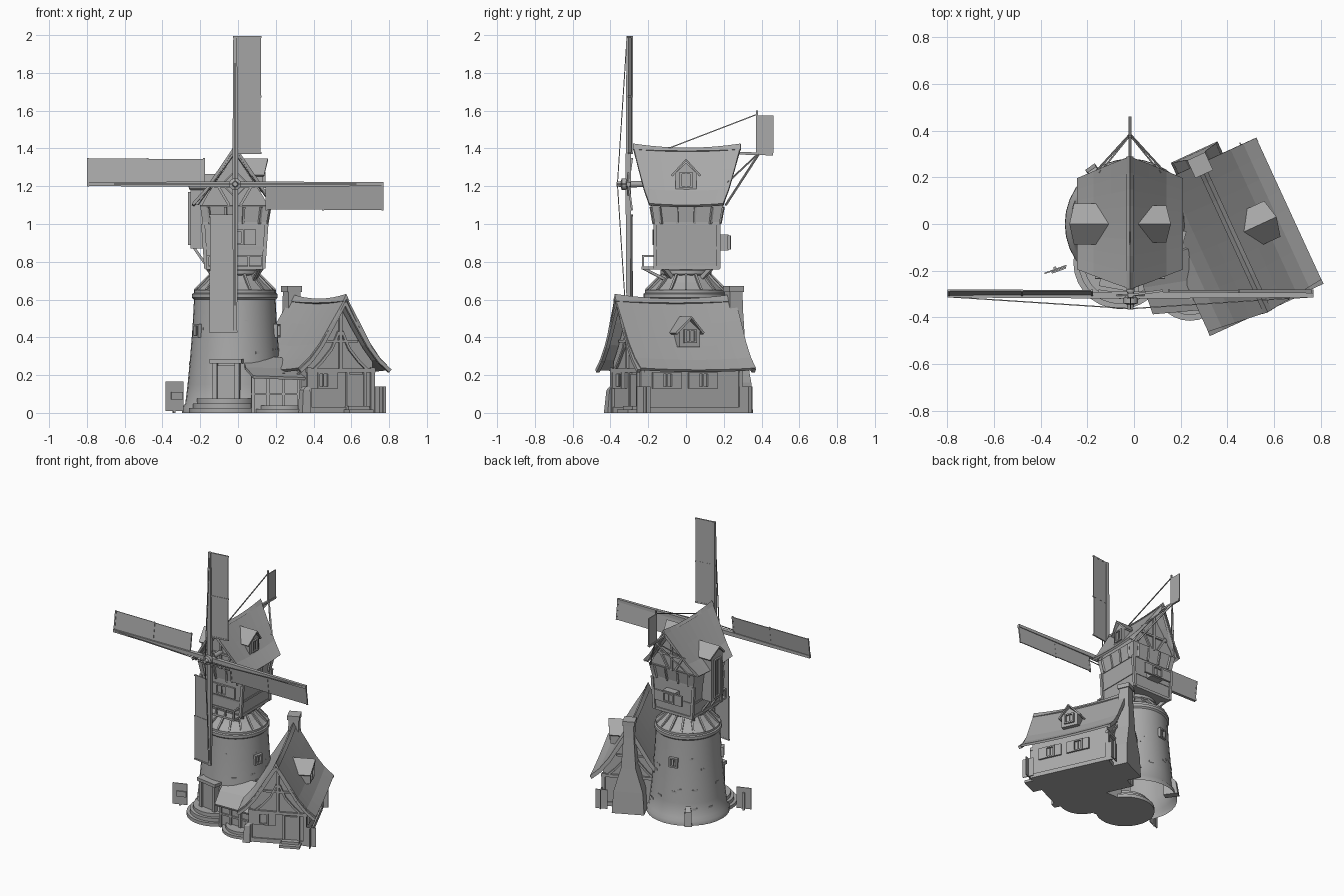
import bpy, bmesh, math, random
from mathutils import Matrix, Vector

if "Cube" in bpy.data.objects:
    bpy.data.objects.remove(bpy.data.objects["Cube"])

random.seed(4)
GREY = bpy.data.materials.new("stone_grey")
GREY.diffuse_color = (0.4, 0.4, 0.4, 1)
GREY.use_nodes = True
GREY.node_tree.nodes["Principled BSDF"].inputs["Base Color"].default_value = GREY.diffuse_color
T = Matrix.Translation
I = Matrix()


def rz(deg):
    return Matrix.Rotation(math.radians(deg), 4, 'Z')


def mesh(name, verts, faces, M=I, thick=0, smooth=False):
    me = bpy.data.meshes.new(name)
    me.from_pydata([tuple(v) for v in verts], [], faces)
    bm = bmesh.new()
    bm.from_mesh(me)
    bmesh.ops.recalc_face_normals(bm, faces=bm.faces)
    bm.to_mesh(me)
    bm.free()
    me.materials.append(GREY)
    ob = bpy.data.objects.new(name, me)
    ob.matrix_world = M
    bpy.context.collection.objects.link(ob)
    if thick:
        mod = ob.modifiers.new("thickness", 'SOLIDIFY')
        mod.thickness, mod.offset = thick, 0
    if smooth:
        bpy.ops.object.select_all(action='DESELECT')
        ob.select_set(True)
        bpy.context.view_layer.objects.active = ob
        bpy.ops.object.shade_smooth_by_angle(angle=math.radians(35))
    return ob


def loft(name, rings, M=I, bottom=True, smooth=False):
    n = len(rings[0])
    faces = [(r * n + i, r * n + (i + 1) % n, (r + 1) * n + (i + 1) % n, (r + 1) * n + i)
             for r in range(len(rings) - 1) for i in range(n)]
    faces.append(tuple(range((len(rings) - 1) * n, len(rings) * n)))
    if bottom:
        faces.append(tuple(range(n))[::-1])
    return mesh(name, [v for ring in rings for v in ring], faces, M, 0, smooth)


def box(name, x0, x1, y0, y1, z0, z1, M=I):
    return stack(name, [(z0, x0, x1, y0, y1), (z1, x0, x1, y0, y1)], M)


def stack(name, sections, M=I):  # rectangles stacked by height
    return loft(name, [[(a, c, z), (b, c, z), (b, d, z), (a, d, z)] for z, a, b, c, d in sections], M)


def lathe(name, prof, M=I, n=32, bottom=False, smooth=True):
    return loft(name, [[(r * math.cos(i * math.tau / n), r * math.sin(i * math.tau / n), z)
                        for i in range(n)] for r, z in prof], M, bottom, smooth)


def prism(name, poly, y0, y1, M=I):  # xz outline pushed along y
    return loft(name, [[(x, y, z) for x, z in poly] for y in (y0, y1)], M)


def beam(name, a, b, w=0.015, M=I, w2=None):
    a, b = Vector(a), Vector(b)
    q = (b - a).to_track_quat('Z', 'Y')
    rings = []
    for p, s in ((a, w / 2), (b, (w2 or w) / 2)):
        rings.append([p + q @ Vector((i * s, j * s, 0)) for i, j in ((-1, -1), (1, -1), (1, 1), (-1, 1))])
    return loft(name, rings, M)


def roof(name, prof, ridge, eave, sag, M=I, thick=0.016, n=8):
    full = [(-x, z) for x, z in prof[:0:-1]] + prof
    xm = prof[-1][0]
    verts = []
    for x, z in full:
        k = abs(x) / xm
        y0, y1 = (ridge[i] + (eave[i] - ridge[i]) * k for i in (0, 1))
        for j in range(n + 1):
            t = j / n
            verts.append((x, y0 + (y1 - y0) * t, z + sag * (1 - 0.6 * k) * (2 * t - 1) ** 2))
    m = n + 1
    faces = [(i * m + j, i * m + j + 1, (i + 1) * m + j + 1, (i + 1) * m + j)
             for i in range(len(full) - 1) for j in range(n)]
    return mesh(name, verts, faces, M, thick)


def window(name, x, z, w, h, y, M=I, shutters=False):
    for s in (-1, 1):
        box(name + "_jamb", x + s * w / 2 - .006, x + s * w / 2 + .006, y - .012, y + .01, z, z + h, M)
        box(name + "_rail", x - w / 2, x + w / 2, y - .012, y + .01, z + (h - .01) * (s > 0), z + .01 + (h - .01) * (s > 0), M)
        if shutters:
            c = x + s * w * 1.0
            box(name + "_shutter", c - w * .4, c + w * .4, y - .01, y + .005, z, z + h, M)
    box(name + "_bar", x - .003, x + .003, y - .006, y + .005, z, z + h, M)


def dormer(name, out, inn, hw, z0, ze, zr, M):
    prism(name + "_body", [(-hw, z0), (hw, z0), (hw, ze), (0, zr - .015), (-hw, ze)], -out, -inn, M)
    roof(name + "_roof", [(0, zr), (hw + .02, ze - .015)], (-out - .025, -inn + .01), (-out - .005, -inn), 0, M, .012, 2)
    window(name + "_window", 0, z0 + .02, hw, (ze - z0) * .85, -out, M)


# ---- round stone tower
MILL = T((-0.017, 0, 0))
lathe("tower_wall", [(.28, 0), (.278, .03), (.262, .05), (.25, .15), (.236, .3), (.224, .45), (.216, .6)], MILL)
lathe("tower_ring", [(.216, .6), (.226, .61), (.226, .63), (.217, .635), (.217, .65), (.2, .655)], MILL)
lathe("tower_cap", [(.212, .65), (.165, .69), (.115, .745)], MILL, 16, smooth=False)
for i in range(16):
    a = i * math.tau / 16
    c, s = math.cos(a), math.sin(a)
    beam("cap_rib", (.213 * c, .213 * s, .65), (.115 * c, .115 * s, .748), .012, MILL)
lathe("cap_collar", [(.12, .72), (.135, .735), (.135, .755), (.1, .77)], MILL, 24, True)
for i in range(40):
    z = random.uniform(.08, .57)
    r = .27 - .092 * z ** .8
    M = MILL @ rz(random.uniform(0, 360))
    box("tower_brick", -.017, .017, -r - .002, -r + .02, z, z + .013, M)
for ang in (75, 190, 300):
    window("tower_window", 0, .4, .05, .07, -.23, MILL @ rz(ang))
stack("tower_buttress", [(0, -.025, .025, -.3, -.2), (.1, -.022, .022, -.285, -.2), (.13, -.015, .015, -.255, -.2)], MILL @ rz(215))
# tower door and round steps
D = MILL @ rz(-10)
for i in range(3):
    lathe("tower_step", [(.2 - .022 * i, 0), (.2 - .022 * i, .025 * (i + 1))], T((-.06, -.165, 0)), 28, True)
box("tower_door", -.05, .05, -.262, -.2, .07, .25, D)
for s in (-1, 1):
    box("door_post", s * .06 - .012, s * .06 + .012, -.275, -.2, .06, .265, D)
box("door_lintel", -.085, .085, -.285, -.2, .262, .285, D)

# ---- wooden mill house on top
stack("mill_house", [(.765, -.15, .15, -.16, .17), (1.0, -.166, .166, -.165, .175)], MILL)
stack("mill_floor", [(.76, -.155, .155, -.17, .178), (.78, -.155, .155, -.17, .178)], MILL)
stack("house_ledge", [(.995, -.17, .17, -.168, .178), (1.01, -.17, .17, -.168, .178),
                      (1.09, -.183, .183, -.18, .193), (1.1, -.185, .185, -.185, .197)], MILL)
stack("house_band", [(.865, -.162, .162, -.166, .176), (.88, -.163, .163, -.167, .177)], MILL)
for sx in (-1, 1):
    for y in (-.163, .172):
        beam("corner_post", (sx * .152, y, .765), (sx * .168, y, 1.0), .02, MILL)
    for y in (-.08, .09):
        beam("support_strut", (sx * .1, y * .9, .71), (sx * .14, y * 1.5, .77), .022, MILL)
for t in (-.13, -.045, .045, .13):
    for y0, y1 in ((-.17, -.185), (.18, .197)):
        beam("ledge_stud", (t, y0, 1.0), (t * 1.08, y1, 1.09), .012, MILL)
    beam("ledge_stud", (.17, t, 1.0), (.185, t * 1.08, 1.09), .012, MILL)
prism("mill_gable", [(-.18, 1.09), (.18, 1.09), (.145, 1.155), (.075, 1.26), (0, 1.37), (-.075, 1.26), (-.145, 1.155)], -.175, .185, MILL)
UP = [(0, 1.387), (.075, 1.275), (.15, 1.17), (.222, 1.095)]
roof("mill_roof", UP, (-.28, .29), (-.195, .197), .022, MILL)
roof("mill_ridge_cap", [(0, 1.4), (.012, 1.385)], (-.28, .29), (-.28, .29), .022, MILL, .008)
for y, yr in ((-.18, -.265), (.19, .275)):
    for s in (-1, 1):
        beam("mill_bargeboard", (s * .2, y, 1.105), (0, yr, 1.385), .016, MILL)
        beam("mill_gable_brace", (s * .03, y, 1.1), (s * .1, y, 1.22), .014, MILL)
    beam("mill_king_post", (0, y, 1.09), (0, y, 1.37), .016, MILL)
    beam("mill_collar_beam", (-.11, y, 1.2), (.11, y, 1.2), .014, MILL)
dormer("mill_dormer", .15, .03, .055, 1.17, 1.27, 1.34, MILL @ rz(90))
window("mill_window", 0, .89, .08, .08, -.166, MILL, True)
box("rear_window_box", -.05, .05, .17, .225, .86, .945, MILL)
window("rear_window", 0, .865, .08, .075, -.225, MILL @ rz(180), True)
# hoist bay on the left side
dormer("hoist_bay", .235, .1, .065, .87, 1.2, 1.26, MILL @ rz(-90))
for y in (-.05, .05):
    beam("bay_strut", (-.15, y, .78), (-.22, y, .88), .014, MILL)
# front balcony
box("balcony_floor", -.15, .15, -.235, -.16, .76, .775, MILL)
for i in range(5):
    beam("balcony_post", (-.143 + i * .0715, -.228, .77), (-.143 + i * .0715, -.228, .83), .011, MILL)
beam("balcony_rail", (-.15, -.228, .83), (.15, -.228, .83), .012, MILL)
for s in (-1, 1):
    beam("balcony_side_rail", (s * .143, -.228, .83), (s * .143, -.16, .83), .012, MILL)
    beam("balcony_strut", (s * .1, -.1, .7), (s * .13, -.225, .765), .014, MILL)

# ---- sails
HUB = T((-.015, -.305, 1.211))
lathe("sail_axle", [(.014, -.16), (.018, 0), (.032, .01), (.032, .035), (.016, .04), (.012, .062)],
      HUB @ Matrix.Rotation(math.pi / 2, 4, 'X'), 14, True)
for k in range(4):
    M = HUB @ Matrix.Rotation(k * math.pi / 2, 4, 'Y')
    beam("sail_arm", (0, 0, 0), (0, 0, .785), .03, M, .02)
    P = M @ rz(8)
    box("sail_inner_cloth", .005, .135, -.002, .004, .165, .465, P)
    box("sail_outer_cloth", .005, .138, -.002, .004, .465, .785, P)
    for z in (.165, .465, .78):
        beam("sail_crossbar", (-.012, 0, z), (.14, 0, z), .01, P)
    beam("sail_stay", (0, -.058, 0), (0, -.008, .77), .005, M)
    beam("hub_brace", (.07, 0, 0), (0, 0, .07), .007, M)

# ---- tail vane
box("tail_vane", -.003, .003, .378, .462, 1.375, 1.575, MILL)
beam("vane_post", (0, .375, 1.365), (0, .375, 1.6), .01, MILL)
beam("vane_boom", (0, .26, 1.375), (0, .46, 1.37), .014, MILL)
beam("vane_stay", (0, .375, 1.58), (0, -.12, 1.39), .006, MILL)
for s in (-1, 1):
    beam("vane_strut", (0, .385, 1.37), (s * .16, .21, 1.1), .009, MILL)
    beam("vane_upper_strut", (0, .38, 1.37), (s * .13, .22, 1.22), .007, MILL)

# ---- cottage, turned on its plot
COT = T((.425, -.055, 0)) @ rz(24.7)
LOW = [(0, .585), (.07, .465), (.14, .35), (.2, .275), (.262, .222)]
prism("cottage_walls", [(-.19, 0), (.19, 0), (.19, .27), (.135, .34), (.066, .45), (0, .565),
                        (-.066, .45), (-.135, .34), (-.19, .27)], -.275, .285, COT)
roof("cottage_roof", LOW, (-.355, .345), (-.325, .345), .025, COT)
roof("cottage_ridge_cap", [(0, .6), (.014, .58)], (-.355, .345), (-.355, .345), .025, COT, .01)
box("cottage_plinth", -.2, .2, -.285, .295, 0, .03, COT)
for y, e in ((-.28, -.335), (.29, .335)):
    beam("cottage_tie_beam", (-.2, y, .225), (.2, y, .225), .02, COT)
    beam("cottage_collar", (-.1, y, .38), (.1, y, .38), .014, COT)
    beam("cottage_king_post", (0, y, .22), (0, y, .57), .018, COT)
    for s in (-1, 1):
        beam("cottage_corner_post", (s * .185, y, 0), (s * .185, y, .24), .022, COT)
        arc = [(s * .16, .225), (s * .11, .27), (s * .05, .34), (s * .01, .43)]
        for (a, b), (c, d) in zip(arc, arc[1:]):
            beam("cottage_curved_brace", (a, y, b), (c, y, d), .014, COT)
        for (a, b), (c, d) in zip(LOW, LOW[1:]):
            beam("cottage_bargeboard", (s * a, e, b), (s * c, e, d), .02, COT)
dormer("cottage_dormer", .18, .05, .06, .35, .435, .505, COT @ rz(90))
window("cottage_front_window", -.1, .13, .06, .085, -.277, COT, True)
for x in (-.14, .07):
    window("cottage_side_window", x, .13, .06, .085, -.192, COT @ rz(90), True)
box("cottage_door", .045, .135, -.285, -.27, .03, .205, COT)
for x in (.04, .14):
    box("cottage_door_post", x - .008, x + .008, -.292, -.27, .03, .215, COT)
for i in range(2):
    box("cottage_door_step", .02 + .01 * i, .16 - .01 * i, -.35 + .03 * i, -.27, 0, .018 * (i + 1), COT)
# stone buttresses and leafy plates at the corners
stack("corner_buttress", [(0, -.235, -.185, -.31, -.25), (.12, -.225, -.185, -.3, -.25), (.14, -.205, -.185, -.29, -.25)], COT)
box("front_shrub", .195, .26, -.292, -.286, 0, .14, COT)
box("side_shrub", .222, .228, -.33, -.25, 0, .14, COT)
box("rear_shrub", .15, .23, .335, .341, 0, .14, COT)
box("rear_side_shrub", .192, .198, .28, .355, 0, .14, COT)
# chimney on the back gable
stack("chimney_stack", [(0, -.11, .11, .27, .4), (.16, -.1, .1, .27, .395), (.33, -.05, .05, .29, .385),
                        (.55, -.036, .036, .3, .376), (.655, -.034, .034, .302, .374)], COT)
stack("chimney_cap", [(.64, -.042, .042, .296, .38), (.672, -.042, .042, .296, .38)], COT)

# ---- lean-to between tower and cottage
box("lean_to_wall", .07, .34, -.31, -.05, 0, .2)
for i in range(2):
    lathe("lean_to_step", [(.155 - .025 * i, 0), (.155 - .025 * i, .02 * (i + 1))], T((.24, -.26, 0)), 28, True)
mesh("lean_to_roof", [(.02, -.15, .3), (.34, -.08, .28), (.04, -.27, .235), (.35, -.22, .225),
                      (.08, -.385, .19), (.36, -.36, .18)], [(0, 1, 3, 2), (2, 3, 5, 4)], I, .015)
for i in range(4):
    beam("lean_to_post", (.08 + .08 * i, -.315, 0), (.08 + .08 * i, -.315, .21), .016)
beam("lean_to_rail", (.07, -.315, .1), (.34, -.315, .1), .012)

# ---- signpost plates beside the tower
S = T((-.337, -.195, 0)) @ rz(20)
box("sign_plate", -.05, .05, -.003, .003, .01, .165, S)
beam("sign_post", (0, .006, 0), (0, .006, .13), .012, S)
box("sign_board", -.02, .045, -.012, -.004, .07, .11, S)
